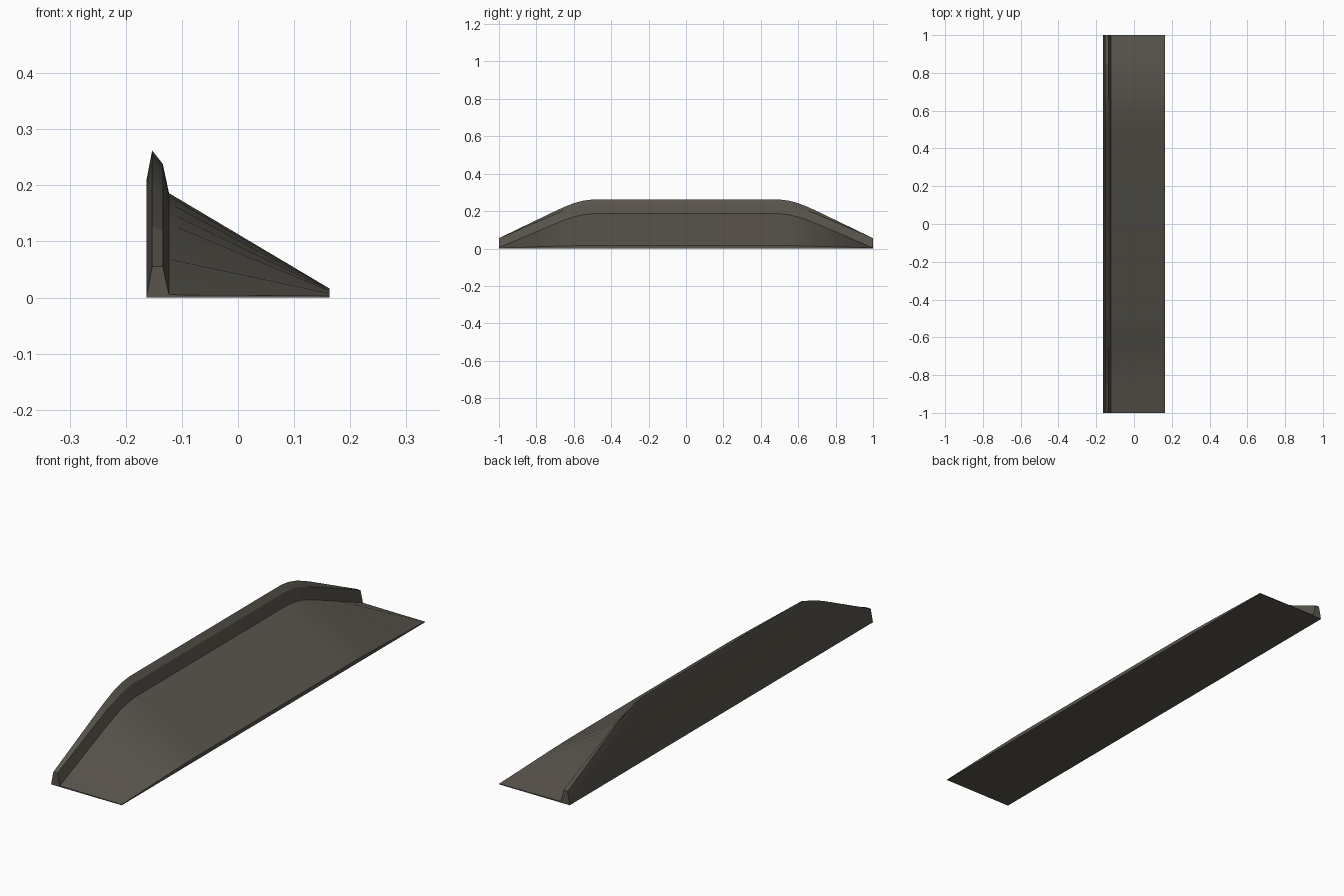
import bpy, bmesh

if "Cube" in bpy.data.objects:
    bpy.data.objects.remove(bpy.data.objects["Cube"])

# Cross-section as (x, height at tapered end, height at middle)
PROFILE = [
    (-0.163, 0.0, 0.0),
    (-0.163, 0.003, 0.21),    # back wall
    (-0.153, 0.055, 0.262),   # crest
    (-0.134, 0.055, 0.238),
    (-0.123, 0.005, 0.186),   # foot of the curb, top of the ramp
    (0.163, 0.003, 0.016),    # low lip
    (0.163, 0.0, 0.0),
]
# Rise of the section from tapered end (0) to middle (1)
RISE = [(1.0, 0.0), (0.85, 0.35), (0.7, 0.70), (0.65, 0.81),
        (0.6, 0.905), (0.55, 0.97), (0.5, 1.0)]
STATIONS = [(-y, s) for y, s in RISE] + [(y, s) for y, s in reversed(RISE)]

# Lofted ramp with curb
bm = bmesh.new()
rings = [[bm.verts.new((x, y, lo + (hi - lo) * s)) for x, lo, hi in PROFILE]
         for y, s in STATIONS]
n = len(PROFILE)
for a, b in zip(rings, rings[1:]):
    for i in range(n):
        j = (i + 1) % n
        bm.faces.new((a[i], a[j], b[j], b[i]))
bm.faces.new(rings[0])
bm.faces.new(rings[-1])
bmesh.ops.recalc_face_normals(bm, faces=bm.faces)

mesh = bpy.data.meshes.new("ramp_barrier")
bm.to_mesh(mesh)
bm.free()
obj = bpy.data.objects.new("ramp_barrier", mesh)
bpy.context.collection.objects.link(obj)

# Single dull stone colour
mat = bpy.data.materials.new("dark_stone")
mat.diffuse_color = (0.10, 0.091, 0.073, 1)
mat.use_nodes = True
mat.node_tree.nodes["Principled BSDF"].inputs["Base Color"].default_value = mat.diffuse_color
mesh.materials.append(mat)

# Smooth along the curved shoulders, sharp along the ridges
bpy.context.view_layer.objects.active = obj
obj.select_set(True)
bpy.ops.object.shade_smooth_by_angle(angle=0.26)
